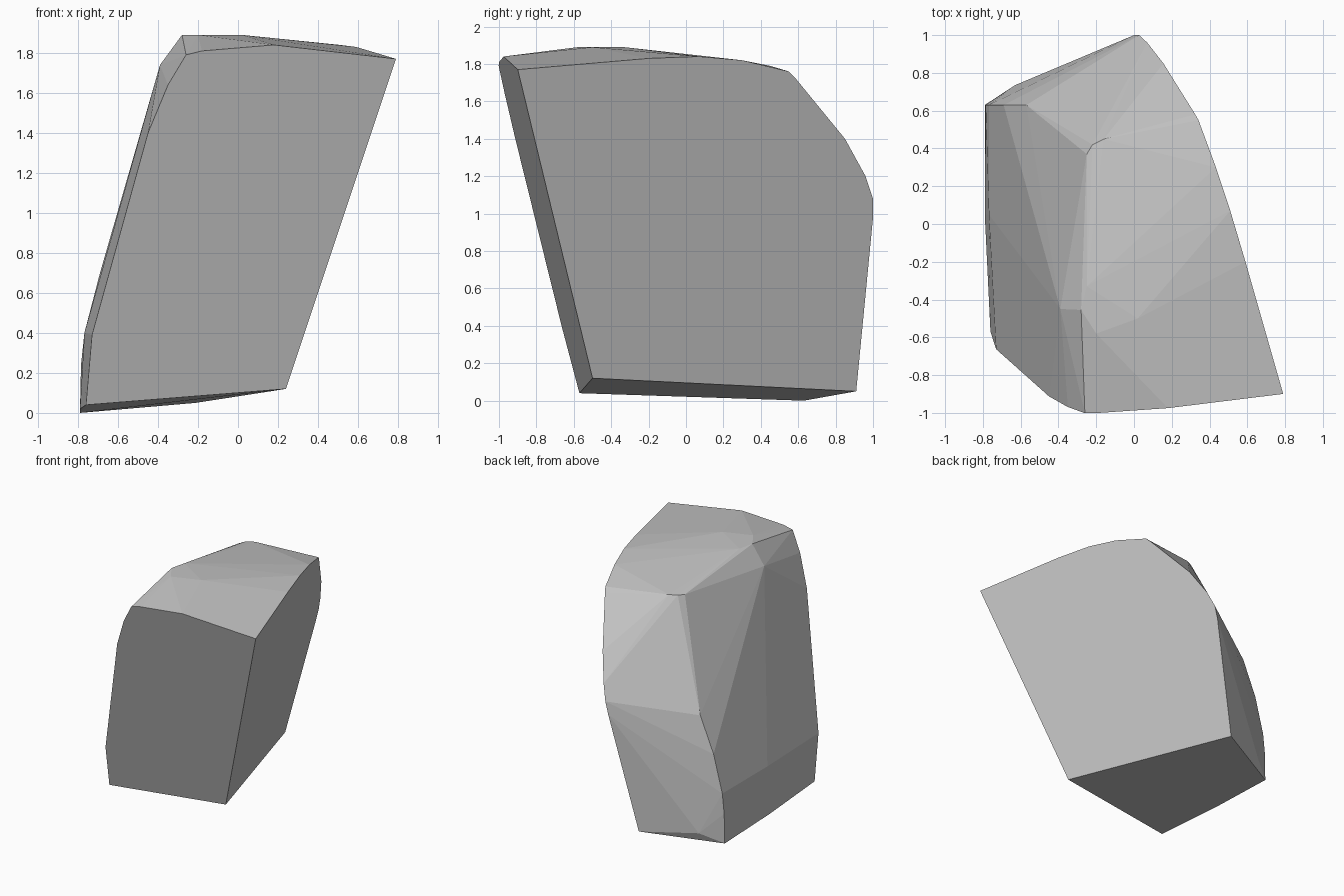
import bpy
import bmesh
import math

# Chipped boulder: two flat cut sides, a flat base and a weathered outer shell

# Front cut, outline as (x, z) on a leaning plane
front_outline = [(0.79, 1.77), (0.24, 0.12), (-0.76, 0.04), (-0.73, 0.39),
                 (-0.45, 1.40), (-0.35, 1.64), (-0.26, 1.79), (-0.18, 1.81),
                 (0.18, 1.84)]
front_cut = [(x, -0.489 + 0.092 * x - 0.273 * z, z) for x, z in front_outline]

# Right cut, outline as (y, z) on a leaning plane
right_outline = [(0.91, 0.05), (1.0, 0.98), (1.0, 1.08), (0.96, 1.20),
                 (0.85, 1.40), (0.58, 1.73), (0.55, 1.76), (0.30, 1.82),
                 (0.07, 1.84), (-0.20, 1.83)]
right_cut = [(0.055 - 0.3076 * y + 0.2588 * z, y, z) for y, z in right_outline]

# Weathered shell: left and back ridge, then the crown
shell = [(-0.79, 0.63, 0.0), (-0.79, 0.05, 0.02), (-0.785, 0.63, 0.24),
         (-0.768, 0.63, 0.40), (-0.768, 0.05, 0.40), (-0.69, 0.63, 0.70),
         (-0.57, 0.63, 0.985), (-0.63, 0.735, 0.08),
         (-0.25, 0.37, 1.785), (-0.22, 0.42, 1.79), (-0.16, 0.45, 1.79),
         (-0.39, -0.45, 1.74), (-0.28, -0.455, 1.89), (-0.25, -0.33, 1.89),
         (-0.20, -0.58, 1.89), (0.02, -0.50, 1.89)]

# Wrap the points in one closed skin
bm = bmesh.new()
for p in front_cut + right_cut + shell:
    bm.verts.new(p)
hull = bmesh.ops.convex_hull(bm, input=bm.verts[:])
loose = [v for v in bm.verts if not v.link_faces]
bmesh.ops.delete(bm, geom=loose, context='VERTS')

# Merge the nearly flat triangles of each cut
bmesh.ops.dissolve_limit(bm, angle_limit=math.radians(1.5),
                         verts=bm.verts[:], edges=bm.edges[:])
bmesh.ops.recalc_face_normals(bm, faces=bm.faces[:])

mesh = bpy.data.meshes.new("boulder")
bm.to_mesh(mesh)
bm.free()

stone = bpy.data.materials.new("grey stone")
stone.diffuse_color = (0.55, 0.55, 0.55, 1.0)
mesh.materials.append(stone)

boulder = bpy.data.objects.new("boulder", mesh)
bpy.context.collection.objects.link(boulder)
